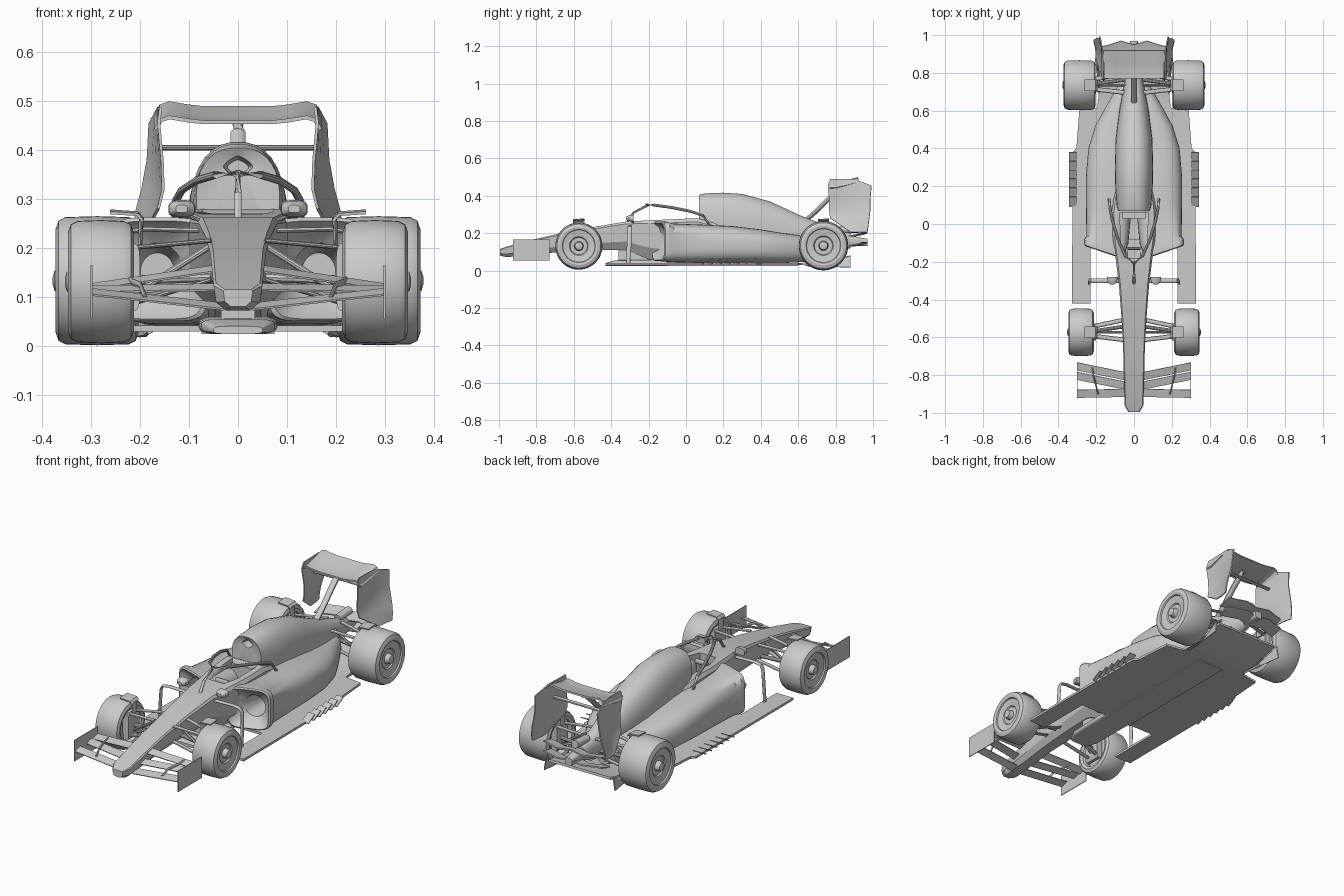
import bpy, bmesh, math
from mathutils import Vector

if "Cube" in bpy.data.objects:
    bpy.data.objects.remove(bpy.data.objects["Cube"])

grey = bpy.data.materials.new("plain_grey")
grey.use_nodes = True
COLOUR = (0.6, 0.6, 0.6, 1)
grey.diffuse_color = COLOUR
grey.node_tree.nodes["Principled BSDF"].inputs["Base Color"].default_value = COLOUR


def make(name, verts, faces, mirror=False, thick=0, angle=35):
    """Mesh object with optional mirror across x and thickness."""
    me = bpy.data.meshes.new(name)
    me.from_pydata([tuple(v) for v in verts], [], faces)
    bm = bmesh.new()
    bm.from_mesh(me)
    bmesh.ops.recalc_face_normals(bm, faces=bm.faces)
    bm.to_mesh(me)
    bm.free()
    me.materials.append(grey)
    ob = bpy.data.objects.new(name, me)
    bpy.context.scene.collection.objects.link(ob)
    if mirror:
        ob.modifiers.new("mirror", "MIRROR")
    if thick:
        sol = ob.modifiers.new("thickness", "SOLIDIFY")
        sol.thickness, sol.offset = thick, 0
    bpy.ops.object.select_all(action="DESELECT")
    bpy.context.view_layer.objects.active = ob
    ob.select_set(True)
    bpy.ops.object.convert(target="MESH")
    bpy.ops.object.shade_smooth_by_angle(angle=math.radians(angle))
    return ob


def loft(name, rings, mirror=False, angle=35):
    """Closed skin through equal rings, capped at both ends."""
    n = len(rings[0])
    faces = [(i * n + j, i * n + (j + 1) % n, (i + 1) * n + (j + 1) % n, (i + 1) * n + j)
             for i in range(len(rings) - 1) for j in range(n)]
    faces += [tuple(range(n)), tuple(range((len(rings) - 1) * n, len(rings) * n))]
    return make(name, [p for r in rings for p in r], faces, mirror, 0, angle)


def sheet(name, rows, thick=0.006, mirror=True):
    """Thin panel through a grid of points."""
    n = len(rows[0])
    faces = [(i * n + j, i * n + j + 1, (i + 1) * n + j + 1, (i + 1) * n + j)
             for i in range(len(rows) - 1) for j in range(n - 1)]
    return make(name, [p for r in rows for p in r], faces, mirror, thick)


def oval(y, x0, x1, z0, z1, power=3, skew=0, n=32):
    """Rounded box section; skew sweeps it forward toward the centre."""
    ring = []
    for k in range(n):
        a = math.tau * (k + 0.5) / n
        c, s = math.cos(a), math.sin(a)
        x = (x0 + x1) / 2 + (x1 - x0) / 2 * math.copysign(abs(c) ** (2 / power), c)
        z = (z0 + z1) / 2 + (z1 - z0) / 2 * math.copysign(abs(s) ** (2 / power), s)
        ring.append((x, y - skew * (1 - x / 0.265), z))
    return ring


def bar(name, pts, chord=0.006, depth=None, mirror=True, n=10):
    """Rod or streamlined arm along a path."""
    pts = [Vector(p) for p in pts]
    rings = []
    for i, p in enumerate(pts):
        d = (pts[min(i + 1, len(pts) - 1)] - pts[max(i - 1, 0)]).normalized()
        ref = Vector((0, 1, 0)) if abs(d.y) < 0.8 else Vector((1, 0, 0))
        side = (ref - d * ref.dot(d)).normalized()
        up = d.cross(side)
        rings.append([p + side * chord * math.cos(math.tau * k / n)
                      + up * (depth or chord) * math.sin(math.tau * k / n) for k in range(n)])
    return loft(name, rings, mirror)


def box(name, x, y, z):
    """Box from three (low, high) ranges."""
    return loft(name, [[(x[0], v, z[0]), (x[1], v, z[0]), (x[1], v, z[1]), (x[0], v, z[1])]
                       for v in y])


# Nose and survival cell, with a faceted section
def tub_ring(y, w, z0, z1):
    h = z1 - z0
    half = [(w * 0.5, z0), (w * 0.9, z0 + h * 0.3), (w, z1 - h * 0.08), (w * 0.9, z1)]
    return [(x, y, z) for x, z in half] + [(-x, y, z) for x, z in reversed(half)]


tub = loft("nose_and_tub", [tub_ring(*s) for s in [
    (-.995, .03, .08, .115), (-.96, .05, .072, .128), (-.8, .054, .085, .17),
    (-.68, .057, .1, .198), (-.5, .066, .11, .232), (-.32, .08, .11, .262), (-.2, .095, .06, .268),
    (-.08, .112, .04, .274), (.06, .118, .04, .28), (.2, .1, .04, .24)]], angle=20)

# Cockpit opening
cutter = loft("cockpit_cutter", [oval(y, -w, w, .13, .4, 4) for y, w in
                                 [(-.18, .045), (-.1, .07), (.06, .075)]])
cut = tub.modifiers.new("cockpit", "BOOLEAN")
cut.object = cutter
cut.solver = "EXACT"
bpy.context.view_layer.objects.active = tub
bpy.ops.object.modifier_apply(modifier="cockpit")
bpy.data.objects.remove(cutter)
box("seat_back", (-.06, .06), (.03, .06), (.13, .27))
bar("steering_wheel", [(-.035, -.13, .25), (.035, -.13, .25)], .008, .014, False)

# Engine cover with a small recessed intake
loft("engine_cover", [oval(y, -w, w, z0, z1, p) for y, w, z0, z1, p in [
    (.12, .022, .35, .38, 1.4), (.08, .03, .345, .388, 1.4), (.07, .085, .2, .405, 2.4),
    (.1, .092, .12, .413, 2.4), (.2, .1, .08, .417, 2.4), (.3, .102, .08, .41, 2.4),
    (.45, .098, .07, .37, 2.3), (.6, .078, .07, .3, 2.2), (.75, .05, .09, .24, 2.2),
    (.88, .03, .12, .2, 2.2)]])

# Sidepods: flat rounded face with a round inlet duct
loft("sidepod", [oval(y, x0, x1, z0, z1, p, sk) for y, x0, x1, z0, z1, p, sk in [
    (.02, .13, .2, .11, .19, 2, 0), (-.08, .115, .22, .1, .21, 2.1, .05),
    (-.095, .085, .245, .07, .24, 4, .08), (-.115, .07, .258, .055, .255, 5, .09),
    (-.11, .06, .265, .05, .262, 5, .09), (-.085, .05, .265, .05, .262, 5, .09),
    (-.06, .03, .252, .045, .252, 4, .05), (.1, .01, .255, .04, .245, 2.9, 0),
    (.25, .0, .255, .04, .238, 2.7, 0), (.4, .0, .242, .04, .22, 2.6, 0),
    (.52, .0, .205, .04, .2, 2.5, 0), (.62, .0, .15, .045, .185, 2.4, 0),
    (.74, .0, .08, .06, .17, 2.2, 0)]], True)

# Floor, splitter and diffuser
sheet("floor", [[(0, y, z), (x / 2, y, z), (x, y, z)] for y, x, z in [
    (-.13, .327, .035), (.38, .325, .035), (.4, .305, .035), (.6, .29, .035),
    (.615, .195, .035), (.7, .185, .04), (.88, .18, .075)]], .012)
sheet("floor_flap", [[(.23, y, .035), (.327, y, .035)] for y in (-.42, -.13)], .012)
loft("splitter", [oval(y, -w, w, .024, z, 4) for y, w, z in
                  [(-.43, .05, .04), (-.38, .075, .055), (-.1, .08, .06)]])
box("keel", (-.035, .035), (-.36, -.08), (.04, .14))
box("plank", (-.075, .075), (-.1, .6), (.024, .035))
sheet("diffuser_side_wall", [[(x, y, z), (x - .01, y, .03 + .05 * (y > .8))] for x, y, z in
                             [(.185, .64, .026), (.19, .76, .02), (.205, .88, .018)]])
for k in range(6):
    y = .09 + k * .047
    sheet(f"floor_edge_fin_{k}", [[(x, y, .035), (x, y + .055, .065)] for x in (.305, .345)], .005)

# Halo
bar("halo_pillar", [(0, -.32, .25), (0, -.28, .31), (0, -.2, .352)], .006, .008, False)
bar("halo_arm", [(0, -.21, .352), (.045, -.17, .35), (.085, -.08, .338), (.115, .02, .318),
                 (.128, .09, .295), (.132, .13, .24)], .008)

# Mirrors and side hoops
loft("mirror_pod", [oval(y, .115 - w, .115 + w, .28 - h, .28 + h, 3, 0, 16) for y, w, h in
                    [(-.32, .012, .008), (-.305, .026, .016), (-.28, .028, .018)]], True)
bar("mirror_stay", [(.06, -.28, .25), (.11, -.29, .268)], .006, .004)
bar("side_hoop", [(.06, -.3, .235), (.19, -.3, .238), (.225, -.3, .232), (.235, -.3, .21),
                  (.24, -.31, .035)], .012, .005)


# Wheels turned around the axle
def wheel(name, y, z, r, x0, x1):
    w = x1 - x0
    prof = [(x0 + .03, .02), (x0 + .03, r * .62), (x0 + .005, r * .68), (x0, r * .8),
            (x0 + .006, r * .93), (x0 + .02, r * .985), (x0 + w / 2, r), (x1 - .02, r * .985),
            (x1 - .006, r * .93), (x1, r * .8), (x1 - .003, r * .7), (x1 - .01, r * .68),
            (x1 - .016, r * .4), (x1 - .022, r * .36), (x1 - .022, r * .2), (x1 + .002, r * .16),
            (x1 + .006, r * .06)]
    loft(name, [[(x, y + q * math.cos(math.tau * k / 48), z + q * math.sin(math.tau * k / 48))
                 for k in range(48)] for x, q in prof], True, 30)


wheel("front_wheel", -.573, .131, .126, .213, .348)
wheel("rear_wheel", .735, .133, .132, .203, .373)

# Suspension arms, shared layout front and rear
for end, y, inner, hub in (("front", -.573, .055, .22), ("rear", .735, .04, .22)):
    for side, dy, reach in (("fore", -.04, -.02), ("aft", .065, .03)):
        bar(f"{end}_upper_arm_{side}", [(inner, y + dy, .215), (hub, y + reach, .2)], .012, .005)
        bar(f"{end}_lower_arm_{side}", [(inner, y + dy, .135), (hub, y + reach, .085)], .012, .005)
    bar(f"{end}_rod", [(inner, y, .205), (hub, y, .1)], .007)
    bar(f"{end}_axle", [(inner, y + .03, .14), (hub + .03, y, .133)], .01)
    loft(f"{end}_upright", [oval(y + d, .2, .235, .07, .21, 4, 0, 16) for d in (-.045, .045)], True)
    sheet(f"{end}_wheel_winglet", [[(x, y - .03, z), (x, y + .03, z + .004)] for x, z in
                                   [(.195, .255), (.205, .268), (.262, .272)]], .006)
    bar(f"{end}_winglet_stay", [(.2, y, .2), (.198, y, .262)], .02, .005)

# Front wing: three blades, end plates and small vanes
for k, (ya, yb, za, zb) in enumerate([(-.915, -.92, .08, .11), (-.88, -.825, .12, .115),
                                      (-.83, -.775, .16, .12)]):
    sheet(f"front_wing_blade_{k}", [[(x, y, z - .006), (x, y + .02, z), (x, y + .042, z + .006)]
                                    for x, y, z in [(.03, ya, za), (.3, yb, zb)]], .004)
sheet("front_end_plate", [[(.3, y, .055), (.3, y, .165)] for y in (-.925, -.73)], .004)
bar("front_wing_vane", [(.19, -.9, .1), (.2, -.86, .125), (.215, -.8, .13), (.22, -.76, .135)],
    .004, .007)

# Rear wing: one arched plane running into the end plates
spans = [(0, 0), (.07, 0), (.105, .004), (.14, .01), (.158, .004), (.168, -.015)]
sheet("rear_wing_plane", [[(x, .77, .457 + d), (x, .8, .457 + d), (x, .85, .468 + d),
                           (x, .92, .486 + d)] for x, d in spans], .008)
cols = [k / 5 for k in range(6)]
sheet("rear_end_plate", [[(inner + (outer - inner) * t * t, a + (b - a) * t, z) for t in cols]
                         for z, a, b, inner, outer in [
                             (.488, .77, .9, .158, .162), (.455, .758, .992, .162, .18),
                             (.38, .765, .985, .155, .184), (.32, .765, .985, .153, .195),
                             (.28, .77, .98, .163, .206), (.24, .83, .975, .185, .212),
                             (.205, .88, .97, .2, .212)]], .006)
bar("rear_wing_crossbar", [(0, .86, .405), (.158, .86, .405)], .012, .006)
bar("wing_pylon", [(0, .63, .26), (0, .7, .32), (0, .77, .39), (0, .82, .435), (0, .85, .455)],
    .012, .016, False)
for k, z in enumerate((.14, .192)):
    sheet(f"beam_wing_{k}", [[(x, y, z - .008), (x, y + .04, z), (x, y + .07, z + .01)]
                             for x, y in [(0, .88), (.07, .9), (.13, .88), (.17, .87)]], .006)

# Gearbox tail and exhaust
loft("tail_structure", [oval(y, -w, w, .13, .13 + 2 * w, 3) for y, w in [(.8, .035), (.97, .02)]])
bar("exhaust", [(0, .82, .215), (0, .92, .222)], .02, None, False, 20)
